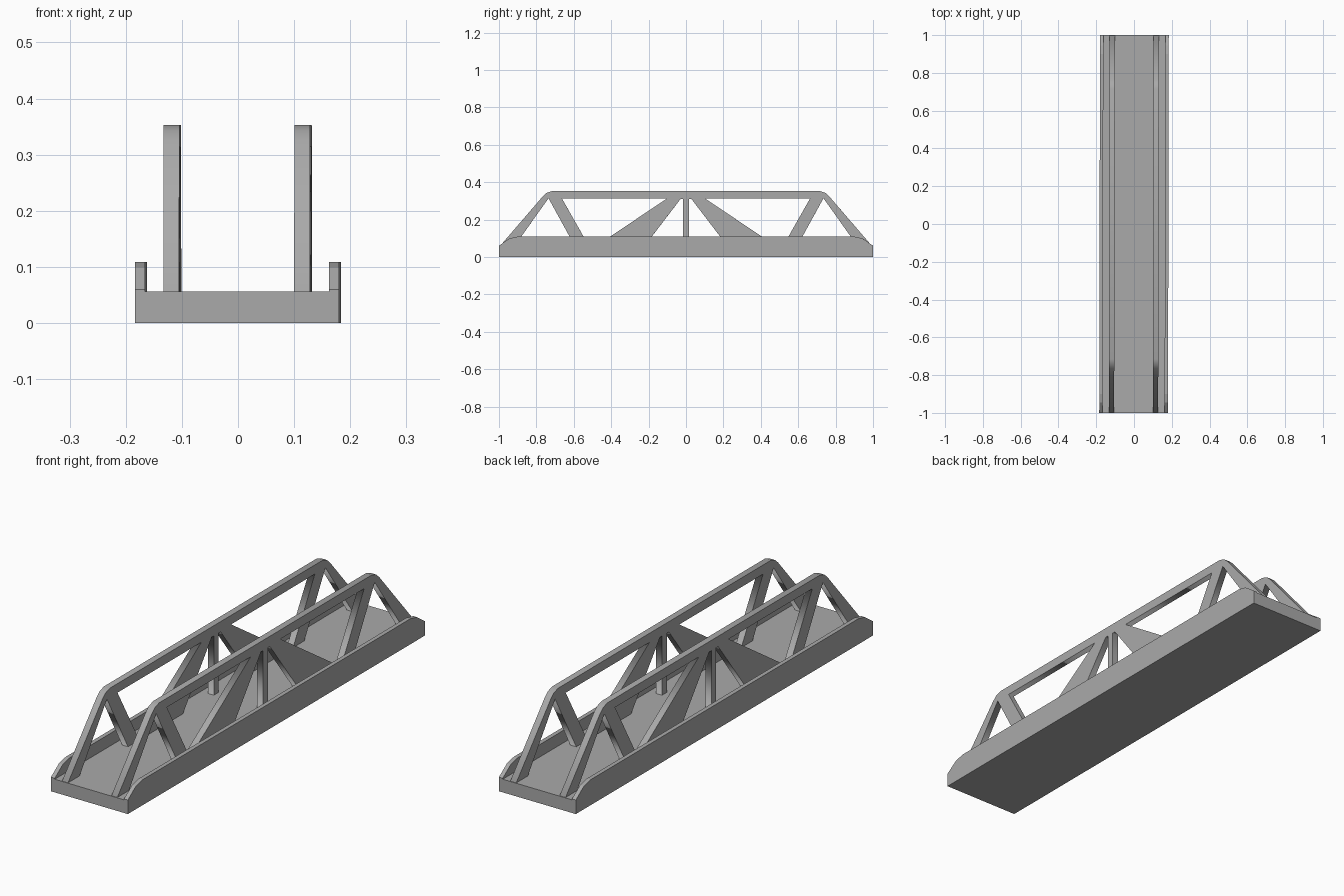
import bpy, bmesh, math
from mathutils import Vector

cube = bpy.data.objects.get("Cube")
if cube:
    bpy.data.objects.remove(cube, do_unlink=True)

SKEW = -0.002        # slight turn of the whole bridge about z
DECK_TOP = 0.056

grey = bpy.data.materials.new("plain_grey")
grey.use_nodes = True
colour = (0.40, 0.40, 0.40, 1)
grey.diffuse_color = colour
grey.node_tree.nodes["Principled BSDF"].inputs["Base Color"].default_value = colour


def mirrored(points):
    return [(-y, z) for y, z in reversed(points)]


# Deck with kerbs: U-shaped section swept along y, kerb ends chamfered by planes
half, inner, kerb = 0.182, 0.164, 0.109
side = [(half, 0), (half, kerb), (inner, kerb), (inner, DECK_TOP)]
bm = bmesh.new()
section = bm.faces.new([bm.verts.new((x, -1, z)) for x, z in side + mirrored(side)])
sweep = bmesh.ops.extrude_face_region(bm, geom=[section])
bmesh.ops.translate(bm, vec=(0, 2, 0),
                    verts=[v for v in sweep["geom"] if isinstance(v, bmesh.types.BMVert)])
chamfer = [(-1, 0.06), (-0.945, 0.099), (-0.90, kerb)]
for end in (1, -1):
    for (y0, z0), (y1, z1) in zip(chamfer, chamfer[1:]):
        bmesh.ops.bisect_plane(bm, geom=bm.verts[:] + bm.edges[:] + bm.faces[:],
                               plane_co=(0, y0 * end, z0),
                               plane_no=Vector((0, (z0 - z1) * end, y1 - y0)),
                               clear_outer=True)
        bmesh.ops.holes_fill(bm, edges=[e for e in bm.edges if e.is_boundary])
bmesh.ops.recalc_face_normals(bm, faces=bm.faces)
mesh = bpy.data.meshes.new("deck_with_kerbs")
bm.to_mesh(mesh)
bm.free()
mesh.materials.append(grey)
deck = bpy.data.objects.new("deck_with_kerbs", mesh)
deck.rotation_euler.z = SKEW
bpy.context.collection.objects.link(deck)

# Truss: one flat outline with window openings, its foot sunk into the deck
foot, sill, chord = 0.03, 0.05, 0.314
end_post = [(-0.99, foot), (-0.997, DECK_TOP), (-0.765, 0.325), (-0.745, 0.343), (-0.715, 0.353)]
openings = [
    [(-0.923, sill), (-0.735, chord), (-0.59, sill)],
    [(-0.514, sill), (-0.664, chord), (-0.1, chord), (-0.494, sill)],
    [(-0.228, sill), (-0.03, 0.309), (-0.016, 0.309), (-0.016, sill)],
]
outlines = [end_post + mirrored(end_post)] + openings + [mirrored(o) for o in openings]


def truss(name, x):
    curve = bpy.data.curves.new(name, "CURVE")
    curve.dimensions = "2D"
    curve.fill_mode = "BOTH"
    curve.extrude = 0.014
    for outline in outlines:
        spline = curve.splines.new("POLY")
        spline.points.add(len(outline) - 1)
        for point, (y, z) in zip(spline.points, outline):
            point.co = (y, z, 0, 1)
        spline.use_cyclic_u = True
    curve.materials.append(grey)
    obj = bpy.data.objects.new(name, curve)
    obj.rotation_euler = (math.pi / 2, 0, math.pi / 2 + SKEW)
    obj.location.x = x
    bpy.context.collection.objects.link(obj)
    bpy.ops.object.select_all(action="DESELECT")
    obj.select_set(True)
    bpy.context.view_layer.objects.active = obj
    bpy.ops.object.convert(target="MESH")


truss("left_truss", 0.116)
truss("right_truss", -0.117)
